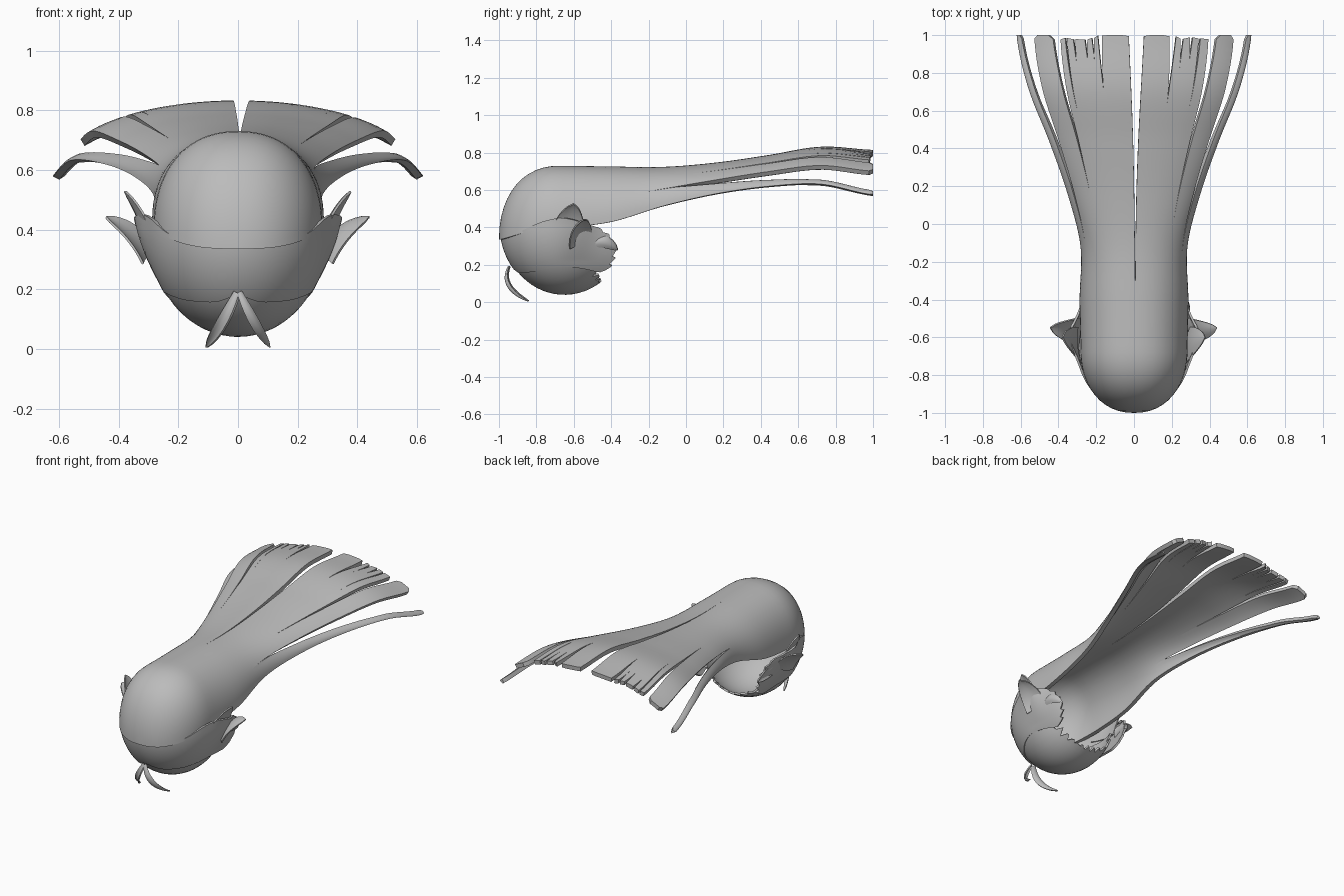
import bpy, bmesh, math, random
from mathutils import Vector

random.seed(4)
if "Cube" in bpy.data.objects:
    bpy.data.objects.remove(bpy.data.objects["Cube"], do_unlink=True)

cloth = bpy.data.materials.new("grey cloth")
cloth.use_nodes = True
GREY = (0.5, 0.5, 0.5, 1)
cloth.diffuse_color = GREY
cloth.node_tree.nodes["Principled BSDF"].inputs["Base Color"].default_value = GREY


def spline(values, t):
    """Smooth curve through evenly spaced values, t in 0..1."""
    n = len(values) - 1
    p = min(max(t, 0), 1) * n
    i = min(int(p), n - 1)
    f = p - i
    a, b = values[i], values[i + 1]
    ma = (b - values[max(i - 1, 0)]) / 2
    mb = (values[min(i + 2, n)] - a) / 2
    return (a * (2*f**3 - 3*f**2 + 1) + ma * (f**3 - 2*f**2 + f)
            + b * (3*f**2 - 2*f**3) + mb * (f**3 - f**2))


def sheet(name, rows, thick, centre, skip=()):
    """Cloth sheet from rows of points, thickened away from its outer side."""
    bm = bmesh.new()
    grid = [[bm.verts.new(p) for p in row] for row in rows]
    for r0, r1 in zip(grid, grid[1:]):
        for c in range(len(r0) - 1):
            if c not in skip:
                bm.faces.new((r0[c], r0[c + 1], r1[c + 1], r1[c]))
    bmesh.ops.remove_doubles(bm, verts=bm.verts, dist=0.0001)
    bm.normal_update()
    c = Vector(centre)
    if sum(f.normal.dot(f.calc_center_median() - c) * f.calc_area() for f in bm.faces) < 0:
        bmesh.ops.reverse_faces(bm, faces=bm.faces)
    mesh = bpy.data.meshes.new(name)
    bm.to_mesh(mesh)
    bm.free()
    mesh.materials.append(cloth)
    ob = bpy.data.objects.new(name, mesh)
    bpy.context.collection.objects.link(ob)
    bpy.ops.object.select_all(action="DESELECT")
    ob.select_set(True)
    bpy.context.view_layer.objects.active = ob
    mod = ob.modifiers.new("thickness", "SOLIDIFY")
    mod.thickness = thick
    mod.offset = -1
    bpy.ops.object.modifier_apply(modifier=mod.name)
    bpy.ops.object.shade_smooth_by_angle(angle=math.radians(40))


def blade(name, start, bend, tip, width, across, base=0.6, cup=0.4):
    """Pointed, cupped strip of cloth along a curve."""
    p0, p1, p2, side = Vector(start), Vector(bend), Vector(tip), Vector(across).normalized()
    rows = []
    for i in range(11):
        t = i / 10
        p = p0 * (1 - t)**2 + p1 * 2 * t * (1 - t) + p2 * t**2
        out = ((p1 - p0) * (1 - t) + (p2 - p1) * t).cross(side).normalized()
        half = width / 2 * (base + (1.6 - base) * t) * (1 - t)**0.7 + 0.001
        rows.append([p + side * half * k + out * half * cup * (1 - k * k)
                     for k in (-1, -0.5, 0, 0.5, 1)])
    sheet(name, rows, 0.008, (p0 + p2) / 2 - (p1 - (p0 + p2) / 2))


# Hood with a long trailing cloth: domed front, arched sections widening backwards
WIDTH = [.283, .288, .283, .352, .45, .56, .622]
TOP = [.73, .726, .724, .747, .787, .832, .815]
EDGE = [.40, .43, .515, .58, .62, .632, .575]
NECK = -0.68


def hood_point(y, f, droop):
    s = 1
    t = (y - NECK) / (1 - NECK)
    if t < 0:
        s = max(0, 1 - ((NECK - y) / 0.32)**2)**0.45
    edge = spline(EDGE, t) - 0.065 * (1 - s**3)
    p = 0.9 + 0.1 * min(max(t * 2, 0), 1)
    cut = math.sqrt(max(0, 1 - f * f))**p * (1 - droop)
    top = edge + (spline(TOP, t) - edge) * s
    return (math.copysign(abs(f)**p, f) * spline(WIDTH, t) * s, y, edge + (top - edge) * cut)


# Slits: position across the hem, where it starts, half width at the hem
SLITS = [(-.905, -.1, .055), (-.66, .15, .033), (-.58, .55, .008), (-.51, .86, .012),
         (-.41, .87, .014), (-.35, .88, .012), (-.29, .7, .018), (.02, -.38, .065),
         (.33, .64, .03), (.41, .84, .014), (.49, .87, .014), (.56, .6, .008),
         (.67, .02, .035), (.905, -.2, .055)]
borders = [(-1, 9, 0)] + SLITS + [(1, 9, 0)]
ends = [0.98] + [random.uniform(0.975, 1.0) for _ in SLITS] + [0.98]


def slit_edge(i, side, y):
    """Angle across the arch of one side of a slit at depth y."""
    f, start, half = borders[i]
    opening = half * ((y - start) / (1 - start))**1.4 if y > start else 0
    return math.asin(f + side * opening)


# Columns: strip number, place across the strip, hem position
columns, gaps = [], []
for i in range(len(borders) - 1):
    n = max(2, math.ceil((math.asin(borders[i + 1][0]) - math.asin(borders[i][0])) / 0.09))
    for k in range(n + 1):
        plain = n > 3 and 0 < k < n
        columns.append((i, k / n, 1 if plain else ends[i] + (ends[i + 1] - ends[i]) * k / n))
    gaps.append(len(columns) - 1)

steps = [(0, q / 12) for q in range(12)] + [(1, q / 40) for q in range(41)]
rows = []
for rear, q in steps:
    row = []
    for i, k, end in columns:
        y = NECK + (end - NECK) * q if rear else NECK - 0.32 * math.cos(q * math.pi / 2)
        a, b = slit_edge(i, 1, y), slit_edge(i + 1, -1, y)
        outer = i in (0, len(borders) - 2)      # outermost strips hang lower
        droop = 0.65 * min(max((y + 0.05) / 0.7, 0), 1) if outer else 0
        row.append(hood_point(y, math.sin(a + (b - a) * k), droop))
    rows.append(row)
sheet("hood_and_train", rows, 0.026, (0, 0, 0.3), gaps)

# Chin cup: lower bowl with a torn back edge
rows = []
for i in range(21):
    row = []
    for j in range(49):
        k = j / 24 - 1
        ang = k * math.radians(80)
        tooth = (0.02 + 0.08 * abs(k)) * abs((j * 0.27) % 1 - 0.5) + 0.01 * math.sin(j * 2.1)
        end = -0.47 - 0.11 * k * k + tooth
        y = -0.96 + (end + 0.96) * (1 - math.cos(i / 20 * math.pi / 2)) ** 0.9
        s = math.sqrt(max(0, 1 - ((y + 0.65) / 0.325)**2))
        row.append((0.295 * s * math.sin(ang), y, 0.38 - 0.34 * s * math.cos(ang)))
    rows.append(row)
sheet("chin_cup", rows, 0.012, (0, -0.65, 0.4))

# Face wrap: band round the lower face, lifted at the ears, cheeks ragged behind
WRAP_TOP = [.35, .352, .365, .39, .43, .45, .43, .40]
WRAP_LOW = [.18, .158, .158, .165, .18, .19, .18, .16]
rows = []
for i in range(29):
    v = i / 28
    reach = 122 + 17 * math.sin(v * math.pi) ** 0.7 - 5 * v + 6 * ((i * 0.2) % 1)
    row = []
    for j in range(61):
        k = j / 30 - 1
        deg = abs(k) * reach
        ang = math.radians(deg)
        low, top = spline(WRAP_LOW, abs(k)), spline(WRAP_TOP, abs(k))
        z = low + (top - low) * v
        r = math.sqrt(1 - (min(0, z - 0.4) / 0.365)**2)
        flare = 0.05 * math.exp(-((deg - 100) / 16)**2) * max(0, (z - 0.22) / 0.23)**1.3
        behind = deg > 90
        x = (0.305 * r + flare) * math.sin(ang) ** (0.3 if behind else 1)
        y = -0.645 - 0.35 * math.cos(ang) * (1 if behind else r)
        row.append((math.copysign(x, k), y, z))
    rows.append(row)
sheet("face_wrap", rows, 0.012, (0, -0.65, 0.4))

# Pointed tufts at the ears and cheeks, and the two knot tails under the front
for side, word in ((1, "left"), (-1, "right")):
    def m(x, y, z):
        return (side * x, y, z)
    blade(word + "_ear_tuft_upper", m(.285, -.64, .35), m(.31, -.62, .45), m(.375, -.60, .53),
          .17, m(.1, 1, -.1), 1.1, 0.15)
    blade(word + "_ear_tuft_outer", m(.295, -.56, .31), m(.345, -.57, .41), m(.44, -.55, .445),
          .14, m(-.25, .8, .3), 1, 0.2)
    blade(word + "_cheek_tuft", m(.275, -.50, .32), m(.30, -.43, .34), m(.255, -.365, .28),
          .09, (0, .4, 1))
    blade(word + "_knot_tail", m(.005, -.95, .19), m(.055, -1.0, .08), m(.108, -.845, .004),
          .06, m(.8, .35, .35), 0.3)
